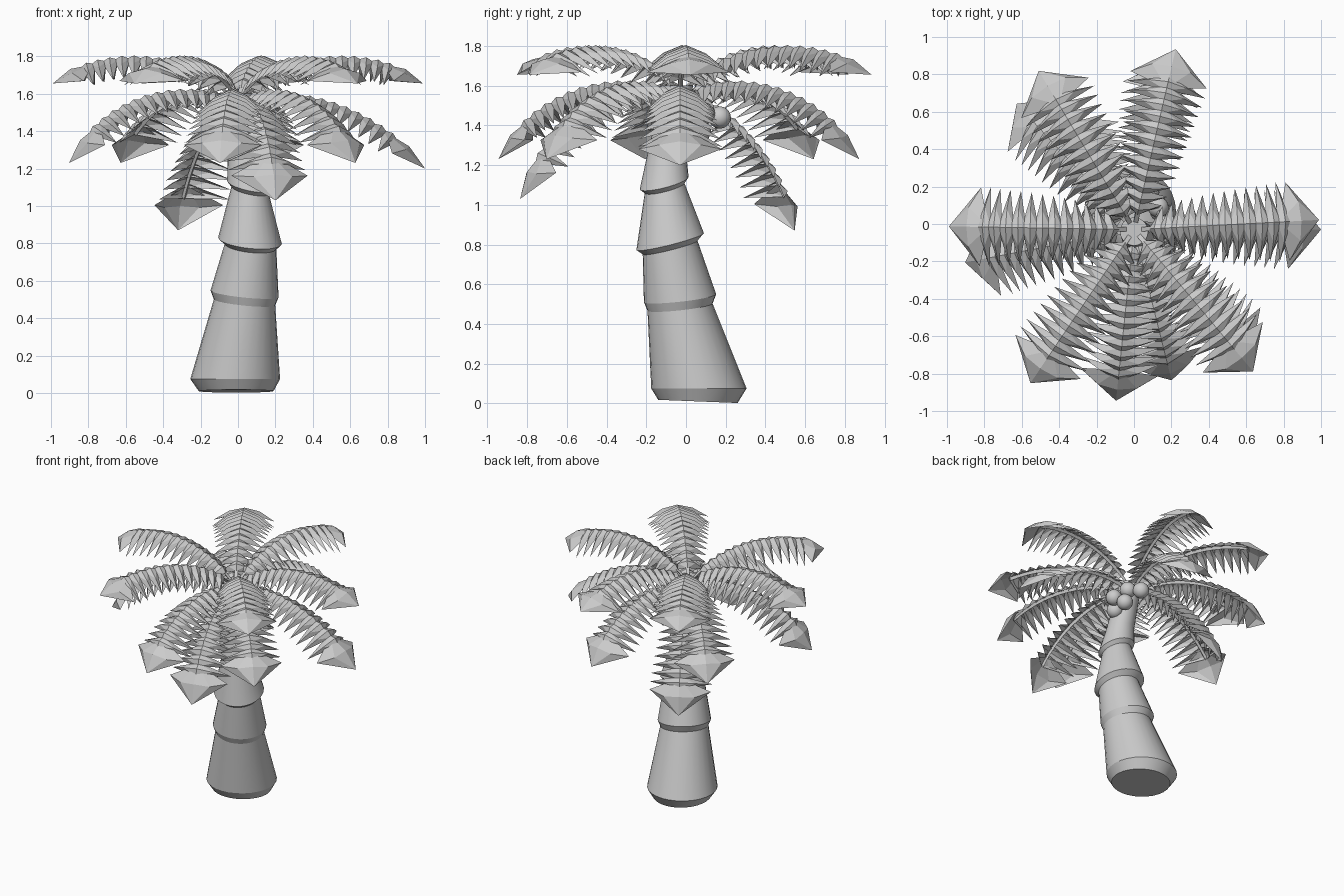
import bpy, bmesh, math
from mathutils import Vector, geometry

if "Cube" in bpy.data.objects:
    bpy.data.objects.remove(bpy.data.objects["Cube"], do_unlink=True)

# Single plain grey for the whole tree
grey = bpy.data.materials.new("plain_grey")
grey.use_nodes = True
grey.diffuse_color = (0.6, 0.6, 0.6, 1)
grey.node_tree.nodes["Principled BSDF"].inputs["Base Color"].default_value = (0.6, 0.6, 0.6, 1)


def make_object(name, bm, smooth_angle=0):
    mesh = bpy.data.meshes.new(name)
    bm.to_mesh(mesh)
    bm.free()
    mesh.materials.append(grey)
    obj = bpy.data.objects.new(name, mesh)
    bpy.context.collection.objects.link(obj)
    if smooth_angle:
        bpy.ops.object.select_all(action="DESELECT")
        obj.select_set(True)
        bpy.context.view_layer.objects.active = obj
        bpy.ops.object.shade_smooth_by_angle(angle=math.radians(smooth_angle))


# Leaning trunk: centre x, y, z, radius, slope along x, slope along y
RINGS = [
    (-0.01, 0.06, 0.01, 0.20, 0.00, -0.04),
    (-0.015, 0.065, 0.075, 0.24, 0.00, 0.00),
    (0.035, -0.03, 0.485, 0.164, -0.10, 0.11),
    (0.035, -0.03, 0.53, 0.182, -0.10, 0.11),
    (0.067, -0.08, 0.785, 0.138, -0.10, 0.25),
    (0.064, -0.08, 0.815, 0.17, -0.10, 0.25),
    (0.065, -0.108, 1.085, 0.10, -0.20, 0.25),
    (0.065, -0.11, 1.11, 0.123, -0.20, 0.25),
    (0.045, -0.10, 1.25, 0.10, -0.15, 0.20),
    (0.00, -0.04, 1.60, 0.075, 0.00, 0.00),
]
SIDES = 28
bm = bmesh.new()
loops = []
for x, y, z, r, sx, sy in RINGS:
    loop = []
    for i in range(SIDES):
        a = math.tau * i / SIDES
        dx, dy = r * math.cos(a), r * math.sin(a)
        loop.append(bm.verts.new((x + dx, y + dy, z + sx * dx + sy * dy)))
    loops.append(loop)
for low, high in zip(loops, loops[1:]):
    for i in range(SIDES):
        j = (i + 1) % SIDES
        bm.faces.new((low[i], low[j], high[j], high[i]))
bm.faces.new(loops[0][::-1])
bm.faces.new(loops[-1])
make_object("trunk", bm, 17)

# Fruit cluster under the crown
FRUIT = [(0.08, 0.17, 1.44), (0.13, 0.09, 1.46), (0.17, -0.01, 1.43),
         (0.14, 0.07, 1.37), (0.12, -0.06, 1.37)]
for n, spot in enumerate(FRUIT):
    bm = bmesh.new()
    bmesh.ops.create_uvsphere(bm, u_segments=16, v_segments=10, radius=0.056)
    bmesh.ops.translate(bm, verts=bm.verts, vec=spot)
    make_object(f"fruit_{n + 1}", bm, 30)

# Frond spines as (distance, height) control points
UPPER = [(0.04, 1.60), (0.30, 1.84), (0.75, 1.835), (0.99, 1.655)]
LOWER = [(0.04, 1.56), (0.35, 1.69), (0.75, 1.55), (0.92, 1.23)]
LOW_LONG = [(0.04, 1.56), (0.35, 1.65), (0.75, 1.50), (1.00, 1.20)]
LOW_BENT = [(0.04, 1.56), (0.35, 1.62), (0.72, 1.40), (0.83, 1.03)]
HANGING = [(0.04, 1.55), (0.30, 1.50), (0.58, 1.20), (0.66, 0.87)]
STEPS, LEAVES = 16, 13


def frond(name, degrees, control):
    a = math.radians(degrees)
    out = Vector((math.cos(a), math.sin(a), 0))
    side = Vector((-math.sin(a), math.cos(a), 0))
    root = Vector((0, -0.03, 0))
    pts = [root + out * r + Vector((0, 0, z)) for r, z in control]
    spine = geometry.interpolate_bezier(*pts, STEPS + 1)
    bm = bmesh.new()

    def leaf(start, end, width, droop, lift, back):
        # Folded leaf pair: a raised ridge bends outward, then down to each point
        tangent = (end - start).normalized()
        up = tangent.cross(side)
        mid = (start + end) / 2
        s, e = bm.verts.new(start), bm.verts.new(end)
        m = bm.verts.new(mid + up * lift)
        for sign in (1, -1):
            k = bm.verts.new(mid + side * sign * width * 0.5 + up * (lift - droop * 0.4))
            p = bm.verts.new(mid + side * sign * width - up * droop - tangent * back)
            for tri in ((s, m, k), (m, e, k), (s, k, p), (k, e, p)):
                bm.faces.new(tri if sign < 0 else tri[::-1])

    for i in range(1, LEAVES):
        t = i / LEAVES
        overlap = (spine[i + 1] - spine[i]) * 0.2
        leaf(spine[i] - overlap, spine[i + 1] + overlap,
             0.08 + 0.14 * math.sqrt(t), 0.08 + 0.03 * t, 0.02, 0.005)
    # Broad kite at the end
    leaf(spine[LEAVES - 1], spine[STEPS], 0.21, 0.06, 0.03, 0.04)
    # Narrow stem under the leaves
    last = None
    for p in spine[:LEAVES + 1]:
        ring = [bm.verts.new(p + side * 0.012), bm.verts.new(p - side * 0.012),
                bm.verts.new(p - Vector((0, 0, 0.02)))]
        if last:
            for i in range(3):
                j = (i + 1) % 3
                bm.faces.new((last[i], last[j], ring[j], ring[i]))
        last = ring
    make_object(name, bm)


for n, angle in enumerate((3, 77, 121, 179, -124, -50)):
    frond(f"upper_frond_{n + 1}", angle, UPPER)
for n, (angle, control) in enumerate(((0, LOW_LONG), (79, LOWER), (133, LOWER),
                                      (-169, LOWER), (-96, LOWER), (-47, LOWER))):
    frond(f"lower_frond_{n + 1}", angle, control)
frond("hanging_front_frond", -76, LOW_BENT)
frond("hanging_back_frond", 119, HANGING)
